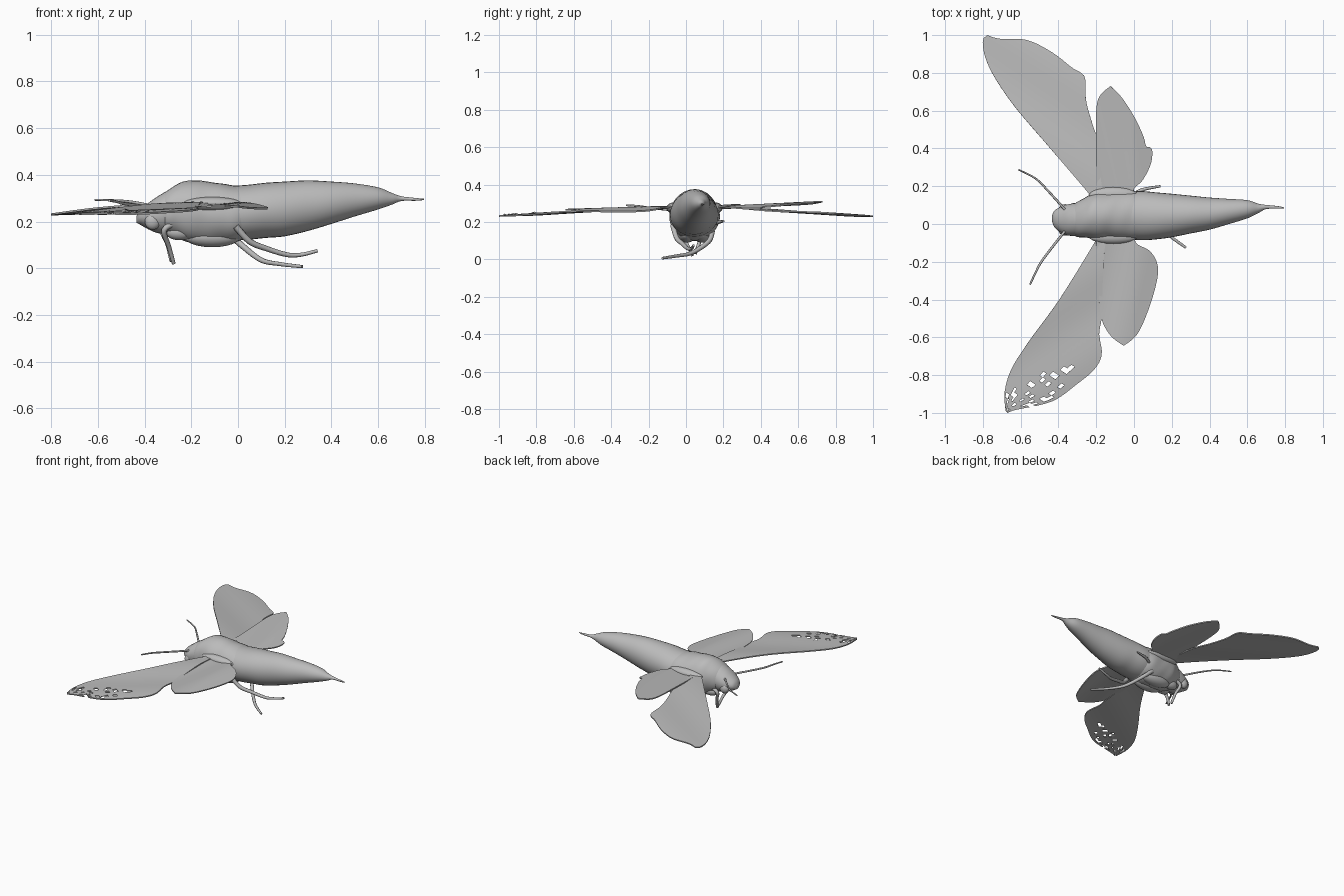
import bpy, bmesh, math, random
from mathutils import Vector

if "Cube" in bpy.data.objects:
    bpy.data.objects.remove(bpy.data.objects["Cube"])

random.seed(4)
grey = bpy.data.materials.new("moth grey")
grey.diffuse_color = (0.5, 0.5, 0.5, 1)
grey.use_nodes = True
grey.node_tree.nodes["Principled BSDF"].inputs["Base Color"].default_value = grey.diffuse_color


def finish(obj, angle=60):
    obj.data.materials.clear()
    obj.data.materials.append(grey)
    bpy.ops.object.select_all(action='DESELECT')
    obj.select_set(True)
    bpy.context.view_layer.objects.active = obj
    bpy.ops.object.shade_smooth_by_angle(angle=math.radians(angle))
    return obj


def from_bm(name, bm, angle=60):
    bmesh.ops.recalc_face_normals(bm, faces=bm.faces)
    me = bpy.data.meshes.new(name)
    bm.to_mesh(me)
    bm.free()
    obj = bpy.data.objects.new(name, me)
    bpy.context.collection.objects.link(obj)
    return finish(obj, angle)


def smooth_path(pts, steps):
    """Catmull-Rom curve through points of any dimension."""
    out = []
    n = len(pts)
    for i in range(n - 1):
        a, b, c, d = (pts[max(i - 1, 0)], pts[i], pts[i + 1], pts[min(i + 2, n - 1)])
        for s in range(steps):
            t = s / steps
            out.append([0.5 * (2 * q + (r - p) * t + (2 * p - 5 * q + 4 * r - w) * t * t
                               + (3 * q - p - 3 * r + w) * t ** 3)
                        for p, q, r, w in zip(a, b, c, d)])
    out.append(list(pts[-1]))
    return out


def resample(pts, count):
    """Even spacing along a polyline."""
    pts = [Vector(p) for p in pts]
    lens = [0]
    for a, b in zip(pts, pts[1:]):
        lens.append(lens[-1] + (b - a).length)
    out, j = [], 0
    for i in range(count):
        d = lens[-1] * i / (count - 1)
        while j < len(pts) - 2 and lens[j + 1] < d:
            j += 1
        t = (d - lens[j]) / max(lens[j + 1] - lens[j], 1e-9)
        out.append(pts[j].lerp(pts[j + 1], min(t, 1)))
    return out


def body_part(name, stations, sides=32, ripple=0.0):
    """Stations: x, centre y, half width, bottom z, top z."""
    bm = bmesh.new()
    rings = []
    for x, yc, hw, zb, zt in smooth_path(stations, 6):
        ring = []
        for k in range(sides):
            a = 2 * math.pi * k / sides
            w = 1 + ripple * math.sin(x * 45 + 2 * math.sin(a)) * math.sin(3 * a + x * 20)
            ring.append(bm.verts.new((x, yc + hw * w * math.cos(a),
                                      (zb + zt) / 2 + (zt - zb) / 2 * w * math.sin(a))))
        rings.append(ring)
    for r, s in zip(rings, rings[1:]):
        for k in range(sides):
            bm.faces.new((r[k], r[(k + 1) % sides], s[(k + 1) % sides], s[k]))
    bm.faces.new(rings[0])
    bm.faces.new(rings[-1])
    return from_bm(name, bm)


def wing(name, lead, trail, height, tear=None, rows=44, cols=18):
    """Thin sheet between a leading and a trailing edge, both root to tip."""
    le = resample(smooth_path(lead, 5), rows)
    tr = resample(smooth_path(trail, 5), rows)
    bm = bmesh.new()
    grid = []
    for i in range(rows):
        row = []
        for j in range(cols):
            p = le[i].lerp(tr[i], j / (cols - 1))
            row.append(bm.verts.new((p.x, p.y, height(p.x, abs(p.y)))))
        grid.append(row)
    for i in range(rows - 1):
        for j in range(cols - 1):
            bm.faces.new((grid[i][j], grid[i][j + 1], grid[i + 1][j + 1], grid[i + 1][j]))
    bmesh.ops.remove_doubles(bm, verts=bm.verts, dist=0.0005)
    if tear:
        holes = [f for f in bm.faces if tear(f.calc_center_median()) and random.random() < 0.2]
        bmesh.ops.delete(bm, geom=holes, context='FACES')
    bmesh.ops.recalc_face_normals(bm, faces=bm.faces)
    bmesh.ops.solidify(bm, geom=bm.faces[:], thickness=0.008)
    return from_bm(name, bm, 45)


def tube(name, pts, r0, r1):
    cu = bpy.data.curves.new(name, 'CURVE')
    cu.dimensions = '3D'
    cu.bevel_depth = 1.0
    cu.bevel_resolution = 2
    cu.use_fill_caps = True
    path = smooth_path(pts, 6)
    sp = cu.splines.new('POLY')
    sp.points.add(len(path) - 1)
    for i, p in enumerate(path):
        sp.points[i].co = (*p, 1)
        sp.points[i].radius = r0 + (r1 - r0) * i / (len(path) - 1)
    obj = bpy.data.objects.new(name, cu)
    bpy.context.collection.objects.link(obj)
    bpy.ops.object.select_all(action='DESELECT')
    obj.select_set(True)
    bpy.context.view_layer.objects.active = obj
    bpy.ops.object.convert(target='MESH')
    return finish(bpy.context.view_layer.objects.active)


def blob(name, centre, size):
    bpy.ops.mesh.primitive_uv_sphere_add(segments=20, ring_count=12, location=centre)
    obj = bpy.context.object
    obj.name = name
    obj.scale = size
    return finish(obj)


# Body: head, thorax, abdomen with pointed tail
body_part("head", [(-.435, .03, .012, .195, .222), (-.42, .027, .045, .187, .25),
                   (-.38, .022, .072, .165, .282), (-.34, .022, .084, .15, .31),
                   (-.29, .025, .085, .15, .335), (-.24, .03, .06, .17, .33)])
body_part("thorax", [(-.345, .022, .05, .19, .295), (-.31, .023, .088, .15, .328),
                     (-.26, .033, .105, .13, .36), (-.21, .042, .122, .11, .376),
                     (-.13, .045, .13, .10, .37), (-.03, .045, .135, .105, .357),
                     (.04, .043, .12, .13, .35)], ripple=.015)
body_part("abdomen", [(-.04, .045, .125, .12, .352), (.04, .044, .13, .122, .357),
                      (.12, .043, .124, .13, .366), (.2, .045, .115, .137, .371),
                      (.3, .05, .1, .16, .376), (.4, .055, .085, .19, .371),
                      (.5, .066, .067, .222, .363), (.6, .078, .048, .252, .346),
                      (.66, .083, .024, .273, .322), (.7, .09, .011, .288, .308),
                      (.76, .088, .007, .289, .301), (.795, .085, .003, .292, .298)])

# Eyes, wing shoulders and folded leg bases
for side, tag in ((1, "left"), (-1, "right")):
    blob(f"{tag}_eye", (-.365, .022 + side * .058, .2), (.034, .025, .035))
    blob(f"{tag}_wing_shoulder", (-.11, .045 + side * .11, .275), (.13, .04, .03))
    blob(f"{tag}_leg_base", (-.11, .045 + side * .04, .135), (.12, .05, .045))
    blob(f"{tag}_front_leg_base", (-.25, .035 + side * .04, .155), (.06, .035, .035))


# Wings: gently drooping forewings, flatter hindwings
def fore_z(x, y):
    return .287 - .055 * y ** 1.3 + .004 * math.sin(9 * x + 14 * y)


def hind_left_z(x, y):
    return .272 + .05 * y - .12 * max(x, 0) + .005 * math.sin(22 * x + 5 * y)


def hind_right_z(x, y):
    return .285 - .03 * y - .1 * max(x, 0) + .005 * math.sin(22 * x + 5 * y)


wing("left_forewing",
     [(-.2, .1), (-.23, .15), (-.46, .42), (-.63, .62), (-.74, .78), (-.79, .89), (-.8, .975), (-.775, 1.0)],
     [(-.1, .1), (-.17, .2), (-.18, .4), (-.222, .535), (-.255, .66), (-.26, .78), (-.325, .825),
      (-.435, .91), (-.57, .975), (-.71, .98), (-.775, 1.0)], fore_z)
wing("right_forewing",
     [(-.17, -.03), (-.21, -.1), (-.395, -.4), (-.555, -.62), (-.65, -.77), (-.685, -.89), (-.68, -.99)],
     [(-.1, -.03), (-.15, -.1), (-.165, -.3), (-.17, -.49), (-.185, -.58), (-.17, -.69), (-.21, -.77),
      (-.305, -.85), (-.435, -.94), (-.63, -.985), (-.67, -1.0)], fore_z,
     tear=lambda c: c.y < -.74 and c.x < -.33 and abs(c.y + .98 - .5 * (c.x + .65)) < .1)
wing("left_hindwing",
     [(-.19, .1), (-.2, .2), (-.2, .4), (-.2, .6), (-.18, .68), (-.125, .73)],
     [(-.01, .1), (.0, .185), (.045, .23), (.09, .32), (.095, .4), (.065, .41), (.05, .465), (0, .57),
      (-.065, .67), (-.125, .73)], hind_left_z)
wing("right_hindwing",
     [(-.19, -.03), (-.2, -.1), (-.19, -.3), (-.175, -.49), (-.125, -.59), (-.055, -.645)],
     [(0, -.03), (.01, -.1), (.08, -.14), (.12, -.2), (.125, -.28), (.085, -.43), (.02, -.58),
      (-.055, -.645)], hind_right_z)

# Antennae
tube("left_antenna", [(-.36, .07, .265), (-.45, .17, .283), (-.52, .24, .29), (-.612, .288, .293)], .007, .004)
tube("right_antenna", [(-.36, -.03, .26), (-.48, -.185, .275), (-.52, -.255, .285), (-.55, -.32, .29)], .007, .005)

# Legs
tube("right_front_leg", [(-.25, -.03, .2), (-.315, -.05, .165), (-.295, 0, .09), (-.275, .035, .02)], .014, .008)
tube("left_front_leg", [(-.25, .09, .2), (-.32, .1, .165), (-.3, .075, .1), (-.285, .05, .03)], .014, .008)
tube("left_hind_leg", [(-.04, .14, .15), (.02, .12, .095), (.1, .03, .035), (.18, -.055, .018), (.275, -.125, .007)],
     .015, .007)
tube("right_hind_leg", [(-.01, -.07, .18), (.05, -.05, .115), (.12, -.02, .085), (.21, .01, .058), (.27, .03, .058),
                        (.34, .04, .075)], .015, .007)
tube("left_middle_leg", [(-.02, .14, .19), (.04, .18, .2), (.14, .2, .205)], .012, .006)
